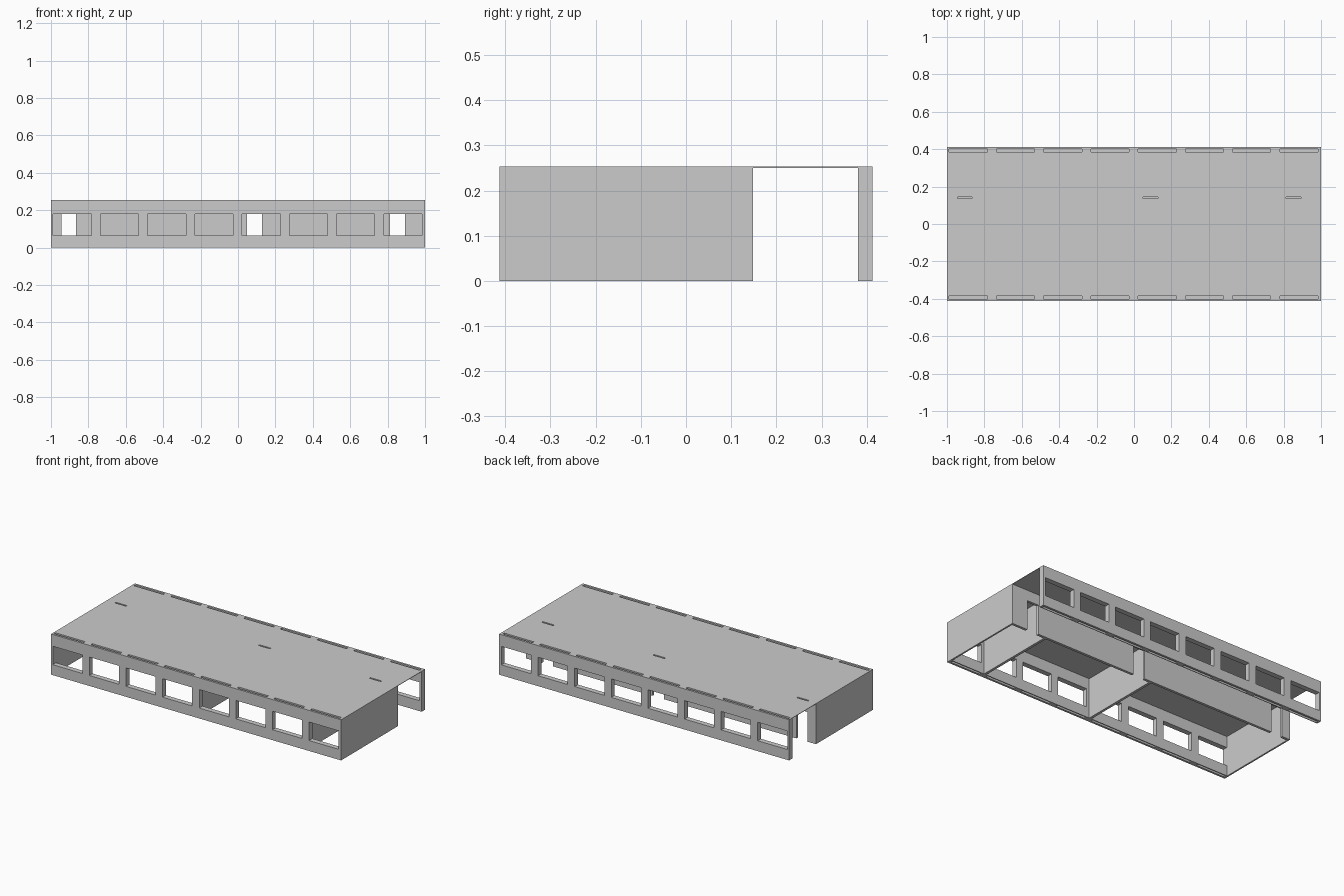
import bpy, bmesh

if "Cube" in bpy.data.objects:
    bpy.data.objects.remove(bpy.data.objects["Cube"])

H = 0.253                      # storey height
SILL, HEAD, DOOR = 0.065, 0.18, 0.185
Y_OUT, Y_IN = 0.413, 0.381     # facade faces
S_OUT, S_IN = 0.40, 0.385      # recessed slot above and below each opening
C0, C1 = 0.132, 0.148          # corridor wall faces
T = 0.003                      # thin plate


def make(name, boxes):
    """One object from (x0, x1, y0, y1, z0, z1) boxes."""
    bm = bmesh.new()
    for x0, x1, y0, y1, z0, z1 in boxes:
        vs = bmesh.ops.create_cube(bm, size=1)["verts"]
        for v in vs:
            v.co = (x1 if v.co.x > 0 else x0,
                    y1 if v.co.y > 0 else y0,
                    z1 if v.co.z > 0 else z0)
    bmesh.ops.recalc_face_normals(bm, faces=bm.faces)
    mesh = bpy.data.meshes.new(name)
    bm.to_mesh(mesh)
    bm.free()
    ob = bpy.data.objects.new(name, mesh)
    bpy.context.collection.objects.link(ob)
    return ob


def piers(openings, y0, y1):
    """Full-height wall pieces between the openings."""
    edges = [-1.0] + [e for o in openings for e in o] + [1.0]
    return [(a, b, y0, y1, 0, H) for a, b in zip(edges[::2], edges[1::2])]


# Window facades, front and back
windows = [(-0.988 + 0.2525 * i, -0.784 + 0.2525 * i) for i in range(8)]
for name, s in (("front_facade", -1), ("back_facade", 1)):
    parts = piers(windows, Y_IN, Y_OUT)
    for a, b in windows:
        for z0, z1, p0, p1 in ((0, SILL, SILL - T, SILL), (HEAD, H, HEAD, HEAD + T)):
            parts.append((a, b, S_OUT, Y_OUT, z0, z1))   # outer skin
            parts.append((a, b, Y_IN, S_IN, z0, z1))     # inner skin
            parts.append((a, b, S_IN, S_OUT, p0, p1))    # plate closing the slot
    if s < 0:
        parts = [(a, b, -d, -c, e, f) for a, b, c, d, e, f in parts]
    make(name, parts)

# Corridor wall with three doorways and slots over the door heads
doors = [(-0.943, -0.865), (0.047, 0.127), (0.812, 0.892)]
parts = piers(doors, C0, C1)
for a, b in doors:
    parts.append((a, b, C0, C0 + T, DOOR, H))
    parts.append((a, b, C1 - T, C1, DOOR, H))
    parts.append((a, b, C0 + T, C1 - T, DOOR, DOOR + T))
make("corridor_wall", parts)

# End walls and classroom partitions
for name, x0, x1 in (("left_end_wall", -1, -0.99), ("right_end_wall", 0.99, 1),
                     ("middle_partition", -0.013, 0.003),
                     ("right_partition", 0.745, 0.761)):
    make(name, [(x0, x1, -Y_IN, C0, 0, H - T)])

# Roof slab, fitted between the wall tops
make("roof_slab", [(-1, 1, -Y_IN, C0, H - T, H), (-1, 1, C1, Y_IN, H - T, H)])
